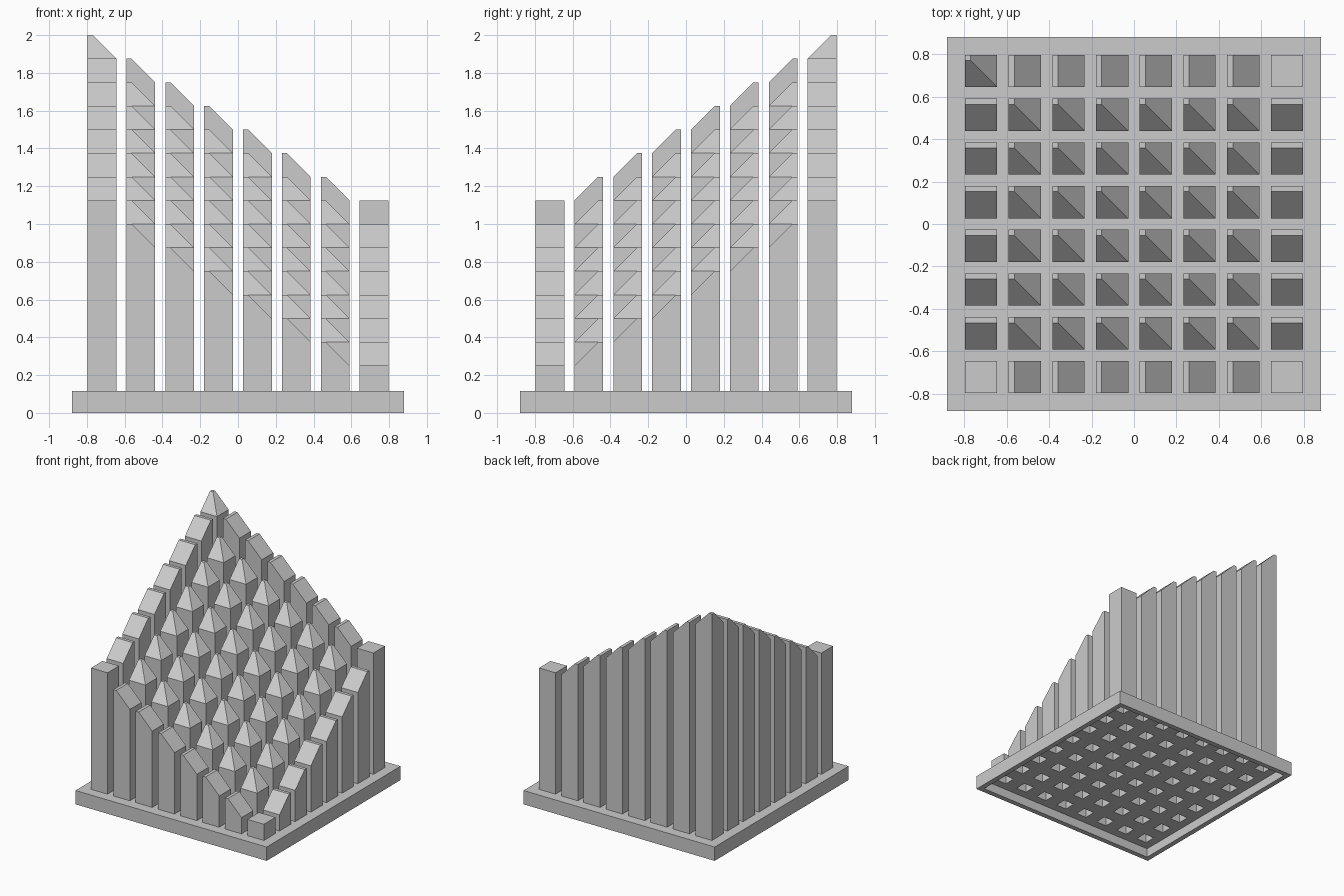
import bpy
import bmesh
from mathutils import Matrix, Vector

if "Cube" in bpy.data.objects:
    bpy.data.objects.remove(bpy.data.objects["Cube"], do_unlink=True)

COUNT = 8            # pillars per side
LAST = COUNT - 1
EDGE = 0.72          # centre of the outermost pillars
WIDTH = 0.152        # pillar width
STEP = 0.125         # height lost per pillar and depth of each bevelled cap
LEDGE = WIDTH - STEP  # flat strip left on the high side of a cap
BASE_HALF, BASE_TOP = 0.88, 0.115
RIM, RECESS = 0.06, 0.075
BORE = 0.095         # width of the hollow in each pillar

grey = bpy.data.materials.new("plain_grey")
grey.use_nodes = True
colour = (0.6, 0.6, 0.6, 1)
grey.diffuse_color = colour
grey.node_tree.nodes["Principled BSDF"].inputs["Base Color"].default_value = colour


def add_box(bm, x, y, half, low, high):
    size = Matrix.Diagonal((2 * half, 2 * half, high - low, 1))
    place = Matrix.Translation((x, y, (low + high) / 2))
    bmesh.ops.create_cube(bm, size=1, matrix=place @ size)


def slice_off(bm, point, normal):
    """Remove everything beyond a plane and close the cut."""
    geom = bm.verts[:] + bm.edges[:] + bm.faces[:]
    cut = bmesh.ops.bisect_plane(bm, geom=geom, plane_co=point, plane_no=normal,
                                 clear_outer=True)["geom_cut"]
    edges = [e for e in cut if isinstance(e, bmesh.types.BMEdge)]
    bmesh.ops.contextual_create(bm, geom=edges)


def make_object(name, bm):
    bmesh.ops.recalc_face_normals(bm, faces=bm.faces[:])
    mesh = bpy.data.meshes.new(name)
    bm.to_mesh(mesh)
    bm.free()
    mesh.materials.append(grey)
    obj = bpy.data.objects.new(name, mesh)
    bpy.context.collection.objects.link(obj)
    return obj


# Stepped pillars, highest at the back on the -x side
pillars, bores = bmesh.new(), bmesh.new()
for i in range(COUNT):
    for k in range(COUNT):
        x = -EDGE + 2 * EDGE * i / LAST
        y = EDGE - 2 * EDGE * k / LAST
        top = 2 - STEP * (i + k)
        one = bmesh.new()
        add_box(one, x, y, WIDTH / 2, BASE_TOP, top)
        peak = Vector((x - WIDTH / 2 + LEDGE, y + WIDTH / 2 - LEDGE, top))
        inner = 0 < i < LAST and 0 < k < LAST
        peak_corner = i == 0 and k == 0
        # Inner caps slope both ways, border caps slope along their own side
        if inner or peak_corner or (k in (0, LAST) and 0 < i < LAST):
            slice_off(one, peak, Vector((1, 0, 1)).normalized())
        if inner or peak_corner or (i in (0, LAST) and 0 < k < LAST):
            slice_off(one, peak, Vector((0, -1, 1)).normalized())
        part = bpy.data.meshes.new("pillar_part")
        bmesh.ops.recalc_face_normals(one, faces=one.faces[:])
        one.to_mesh(part)
        one.free()
        pillars.from_mesh(part)
        bpy.data.meshes.remove(part)
        flat = i in (0, LAST) and k in (0, LAST) and not peak_corner
        ceiling = top - (0.04 if flat else STEP + 0.03)
        add_box(bores, x, y, BORE / 2, -0.05, ceiling)
pillar_block = make_object("pillars", pillars)

# Base plate with a recessed underside
plate = bmesh.new()
add_box(plate, 0, 0, BASE_HALF, 0, BASE_TOP)
plate.normal_update()
under = min(plate.faces, key=lambda f: f.calc_center_median().z)
bmesh.ops.inset_region(plate, faces=[under], thickness=RIM)
floor = bmesh.ops.extrude_face_region(plate, geom=[under])["geom"]
bmesh.ops.translate(plate, vec=(0, 0, RECESS),
                    verts=[v for v in floor if isinstance(v, bmesh.types.BMVert)])
if under.is_valid:
    bmesh.ops.delete(plate, geom=[under], context='FACES_ONLY')
base = make_object("base", plate)

# Hollow out the pillars from below through the base
cutter = make_object("hollow_cutter", bores)
cutter.hide_render = True
cutter.display_type = 'WIRE'
for obj in (pillar_block, base):
    mod = obj.modifiers.new("hollow", 'BOOLEAN')
    mod.operation = 'DIFFERENCE'
    mod.solver = 'EXACT'
    mod.object = cutter
cutter.hide_set(True)
